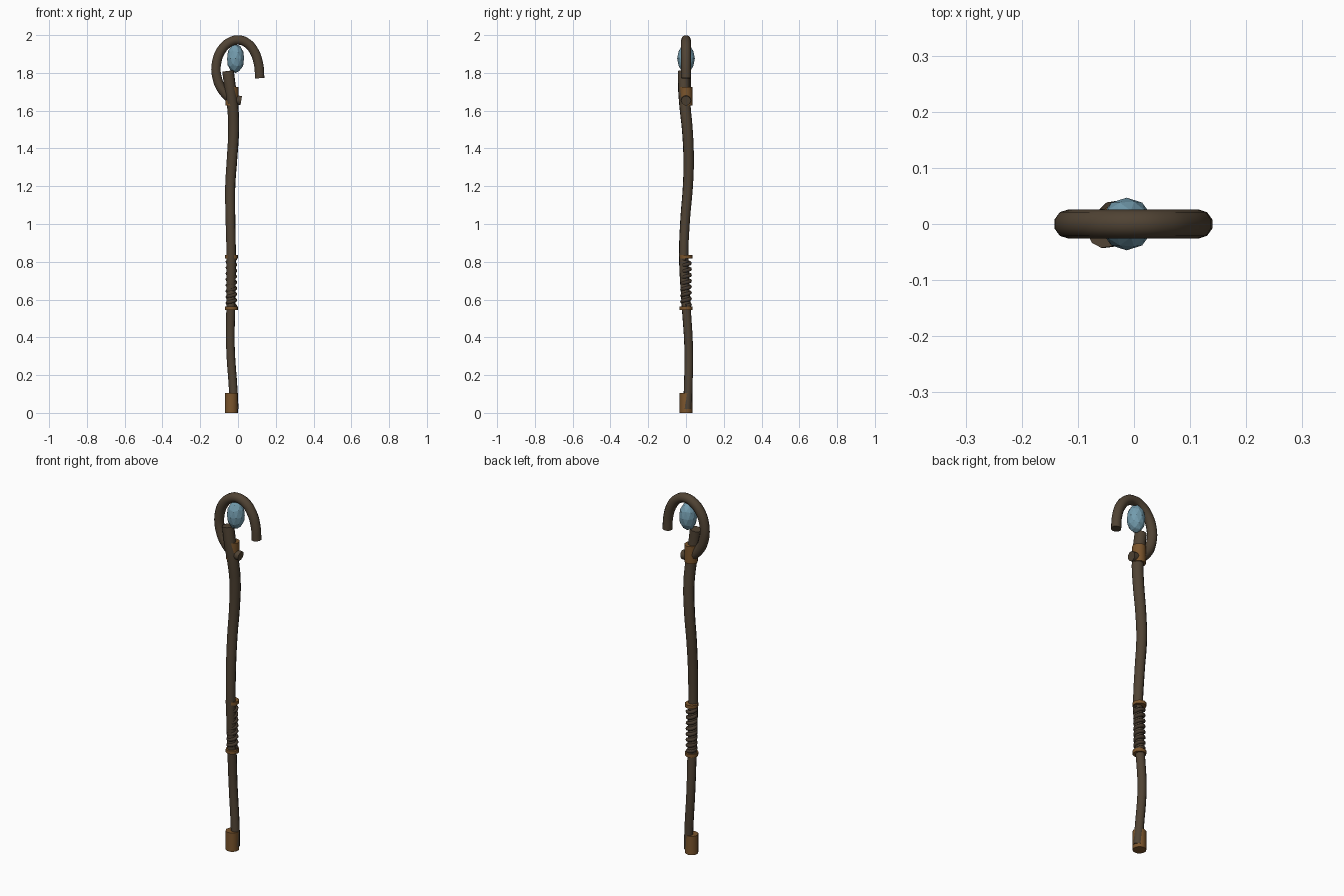
import bpy, math

if "Cube" in bpy.data.objects:
    bpy.data.objects.remove(bpy.data.objects["Cube"])


def material(name, rgb):
    m = bpy.data.materials.new(name)
    m.diffuse_color = (*rgb, 1)
    m.use_nodes = True
    m.node_tree.nodes["Principled BSDF"].inputs["Base Color"].default_value = m.diffuse_color
    return m


WOOD = material("dark wood", (0.080, 0.056, 0.034))
BRONZE = material("bronze", (0.200, 0.092, 0.026))
WRAP = material("leather wrap", (0.058, 0.040, 0.026))
CRYSTAL = material("blue crystal", (0.170, 0.330, 0.420))


def smooth(ob):
    bpy.ops.object.select_all(action='DESELECT')
    ob.select_set(True)
    bpy.context.view_layer.objects.active = ob
    bpy.ops.object.shade_smooth_by_angle(angle=math.radians(50))


def tube(name, points, mat, sides=10, steps=5):
    """Capped tube through (x, y, z, radius) points."""
    cu = bpy.data.curves.new(name, 'CURVE')
    cu.dimensions = '3D'
    cu.bevel_depth = 1.0
    cu.bevel_resolution = (sides - 4) // 2
    cu.resolution_u = steps
    cu.use_fill_caps = True
    sp = cu.splines.new('BEZIER')
    sp.bezier_points.add(len(points) - 1)
    for bp, (x, y, z, r) in zip(sp.bezier_points, points):
        bp.co = (x, y, z)
        bp.radius = r
        bp.handle_left_type = bp.handle_right_type = 'AUTO'
    ob = bpy.data.objects.new(name, cu)
    bpy.context.collection.objects.link(ob)
    bpy.ops.object.select_all(action='DESELECT')
    ob.select_set(True)
    bpy.context.view_layer.objects.active = ob
    bpy.ops.object.convert(target='MESH')
    ob = bpy.context.view_layer.objects.active
    ob.data.materials.clear()
    ob.data.materials.append(mat)
    smooth(ob)
    return ob


def ring(name, x, z0, z1, r, mat, sides=16):
    """Upright closed cylinder between two heights."""
    bpy.ops.mesh.primitive_cylinder_add(vertices=sides, radius=r, depth=z1 - z0,
                                        location=(x, 0, (z0 + z1) / 2))
    ob = bpy.context.object
    ob.name = name
    ob.data.materials.append(mat)
    smooth(ob)
    return ob


# crooked shaft, thicker towards the top
tube("shaft", [
    (-0.020, 0.006, 0.02, 0.023), (-0.025, 0.011, 0.12, 0.023),
    (-0.040, 0.014, 0.35, 0.023), (-0.038, 0.000, 0.58, 0.024),
    (-0.036, -0.012, 0.83, 0.025), (-0.040, -0.004, 1.03, 0.026),
    (-0.041, 0.010, 1.20, 0.027), (-0.032, 0.014, 1.34, 0.028),
    (-0.023, 0.007, 1.50, 0.029), (-0.027, -0.004, 1.61, 0.030),
    (-0.040, -0.011, 1.71, 0.031), (-0.053, -0.012, 1.81, 0.031)], WOOD)

# curled hook at the head
R = 0.026
tube("hook", [(x, 0, z, R) for x, z in [
    (0.017, 1.653), (-0.030, 1.661), (-0.080, 1.705), (-0.111, 1.775),
    (-0.114, 1.850), (-0.085, 1.925), (-0.040, 1.964), (0.000, 1.974),
    (0.045, 1.960), (0.085, 1.915), (0.109, 1.845), (0.115, 1.772)]], WOOD)

# metal fittings
ring("foot_ferrule", -0.035, 0.0, 0.105, 0.034, BRONZE)
ring("lower_grip_band", -0.035, 0.545, 0.563, 0.034, BRONZE)
ring("upper_grip_band", -0.035, 0.818, 0.836, 0.034, BRONZE)
ring("head_collar", -0.032, 1.628, 1.725, 0.034, BRONZE)

# spiral leather grip
turns, n = 8, 8
tube("grip_wrap", [
    (-0.035 + 0.021 * math.cos(i * 2 * math.pi / n), 0.021 * math.sin(i * 2 * math.pi / n),
     0.566 + 0.25 * i / (turns * n), 0.010) for i in range(turns * n + 1)],
    WRAP, sides=8, steps=2)

# faceted crystal inside the hook
bpy.ops.mesh.primitive_ico_sphere_add(subdivisions=2, radius=1, location=(-0.013, 0, 1.876))
gem = bpy.context.object
gem.name = "crystal"
gem.scale = (0.047, 0.047, 0.077)
bpy.ops.object.transform_apply(location=False, rotation=False, scale=True)
gem.data.materials.append(CRYSTAL)
